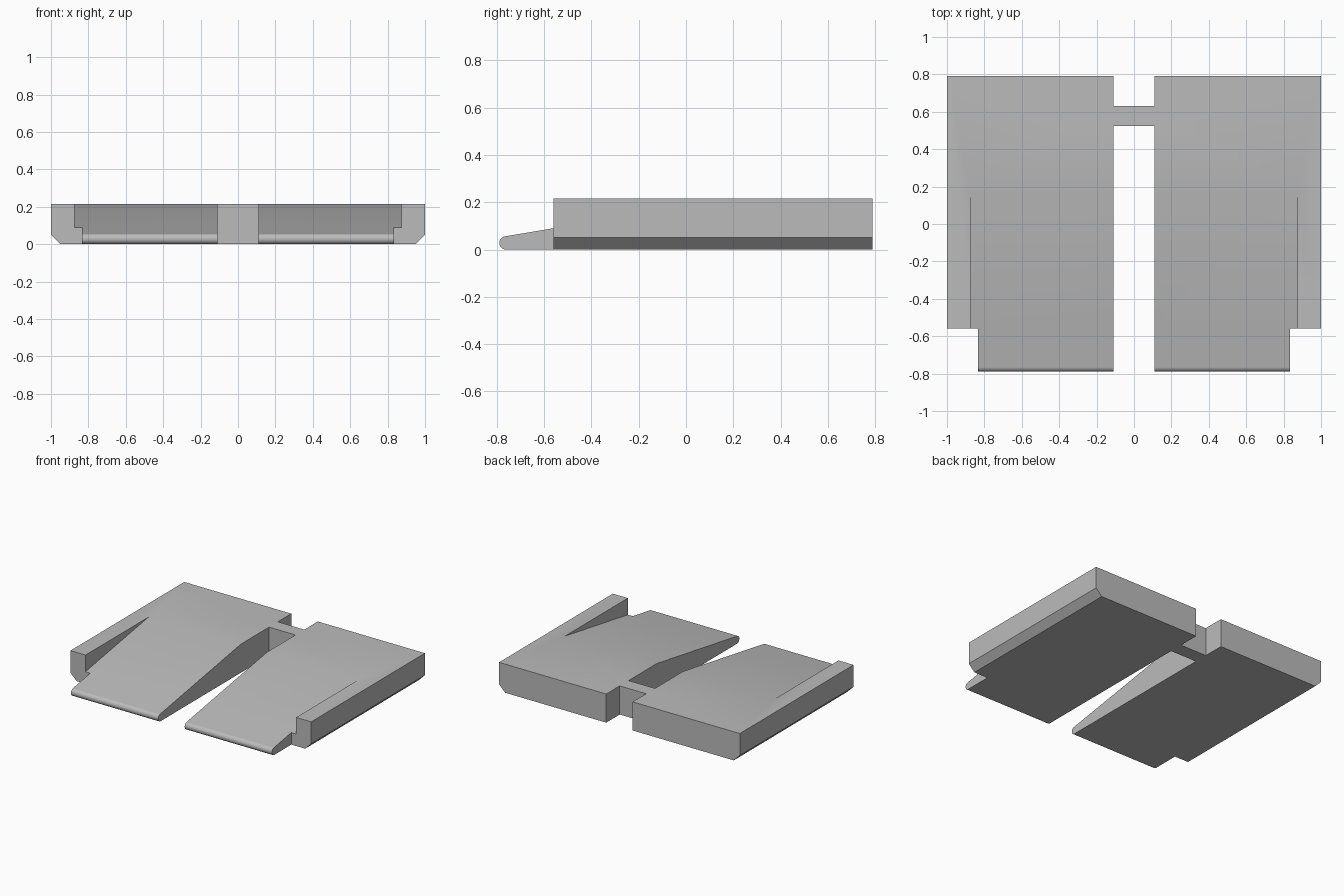
import bpy, bmesh, math
from mathutils import Vector

cube = bpy.data.objects.get("Cube")
if cube:
    bpy.data.objects.remove(cube, do_unlink=True)

grey = bpy.data.materials.new("light_grey")
grey.use_nodes = True
colour = (0.5, 0.5, 0.5, 1)
grey.diffuse_color = colour
grey.node_tree.nodes["Principled BSDF"].inputs["Base Color"].default_value = colour

TOP, BACK, FRONT = 0.215, 0.79, -0.56
INNER, TREAD, RAIL, OUTER = 0.11, 0.835, 0.875, 1.0
CREST_Y, SLOPE = 0.2, 1 / 6
NOSE_Y, NOSE_R = -0.762, 0.028


def prism(name, points, offset):
    """Close a 3D outline and extrude it by an offset."""
    bm = bmesh.new()
    face = bm.faces.new([bm.verts.new(p) for p in points])
    ext = bmesh.ops.extrude_face_region(bm, geom=[face])
    moved = [v for v in ext["geom"] if isinstance(v, bmesh.types.BMVert)]
    bmesh.ops.translate(bm, verts=moved, vec=Vector(offset))
    bmesh.ops.recalc_face_normals(bm, faces=bm.faces)
    mesh = bpy.data.meshes.new(name)
    bm.to_mesh(mesh)
    bm.free()
    mesh.materials.append(grey)
    obj = bpy.data.objects.new(name, mesh)
    bpy.context.collection.objects.link(obj)
    return obj


def side_prism(name, profile, x0, x1):
    return prism(name, [(x0, y, z) for y, z in profile], (x1 - x0, 0, 0))


def apply_mod(obj, kind, **settings):
    mod = obj.modifiers.new(kind.title(), kind)
    for key, value in settings.items():
        setattr(mod, key, value)
    bpy.ops.object.select_all(action="DESELECT")
    bpy.context.view_layer.objects.active = obj
    obj.select_set(True)
    bpy.ops.object.modifier_apply(modifier=mod.name)


def combine(obj, other, operation):
    other.hide_render = True
    apply_mod(obj, "BOOLEAN", operation=operation, solver="EXACT", object=other)
    bpy.data.objects.remove(other, do_unlink=True)


# Left block with a chamfered lower outside edge
section = [(INNER, 0), (0.95, 0), (OUTER, 0.05), (OUTER, TOP), (INNER, TOP)]
ramp = prism("twin_ramp", [(x, FRONT, z) for x, z in section], (0, BACK - FRONT, 0))

# Tongue with a rounded nose, reaching ahead of the block
tilt = math.atan(SLOPE)
end = math.pi / 2 + tilt
steps = 12
nose = []
for i in range(steps + 1):
    a = 1.5 * math.pi + (end - 1.5 * math.pi) * i / steps
    nose.append((NOSE_Y + NOSE_R * math.cos(a), NOSE_R + NOSE_R * math.sin(a)))
tongue = side_prism("tongue", nose + [(-0.5, TOP), (-0.5, 0)], INNER, TREAD)
combine(ramp, tongue, "UNION")

# Slope cut beside the rail, flush with the top of the nose
y0, z0 = nose[-1]
crest = y0 + (TOP - z0) / SLOPE
over = 0.3
wedge = side_prism("slope_cutter",
                   [(y0 - over, z0 - over * SLOPE), (crest + over, TOP + over * SLOPE),
                    (crest + over, 0.6), (y0 - over, 0.6)], -0.05, RAIL)
combine(ramp, wedge, "DIFFERENCE")

# Right half and connecting bridge
apply_mod(ramp, "MIRROR", use_mirror_merge=False)
bridge = side_prism("bridge", [(0.525, 0), (0.63, 0), (0.63, TOP), (0.525, TOP)], -0.2, 0.2)
combine(ramp, bridge, "UNION")

# Rounded nose and gentle crest shade smoothly, other edges stay sharp
bpy.ops.object.select_all(action="DESELECT")
bpy.context.view_layer.objects.active = ramp
ramp.select_set(True)
bpy.ops.object.shade_smooth_by_angle(angle=math.radians(30))
weighted = ramp.modifiers.new("Weighted normals", "WEIGHTED_NORMAL")
weighted.keep_sharp = True
